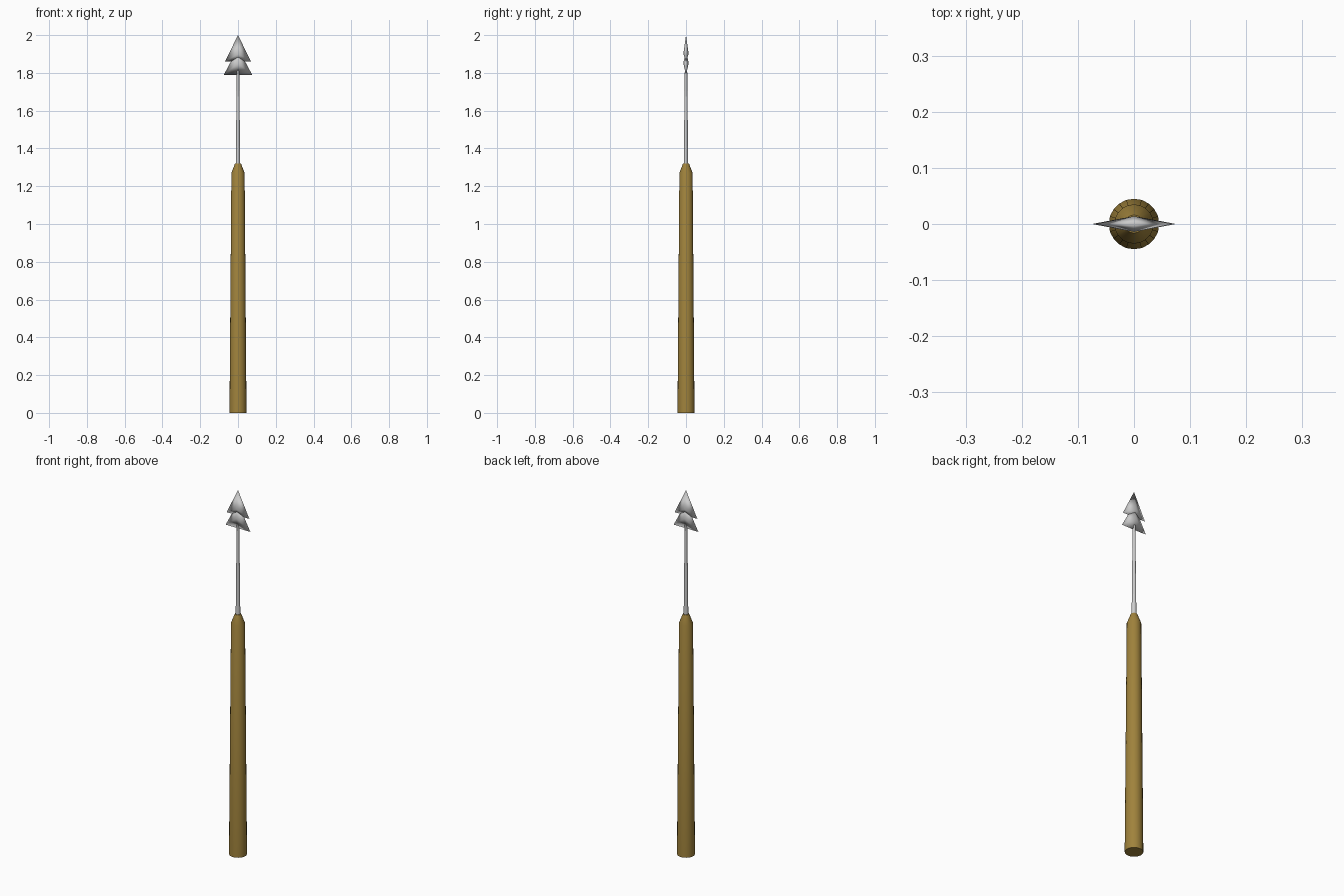
import bpy, bmesh, math

if "Cube" in bpy.data.objects:
    bpy.data.objects.remove(bpy.data.objects["Cube"])

wood = bpy.data.materials.new("wood")
wood.diffuse_color = (0.35, 0.225, 0.045, 1)
wood.use_nodes = True
wood.node_tree.nodes["Principled BSDF"].inputs["Base Color"].default_value = wood.diffuse_color


def finish(name, bm, mat=None):
    bmesh.ops.recalc_face_normals(bm, faces=bm.faces[:])
    mesh = bpy.data.meshes.new(name)
    bm.to_mesh(mesh)
    bm.free()
    obj = bpy.data.objects.new(name, mesh)
    bpy.context.collection.objects.link(obj)
    if mat:
        mesh.materials.append(mat)
    return obj


def lathe(name, profile, sides, mat=None):
    """Stack of rings (radius, z) joined into a closed turned part."""
    bm = bmesh.new()
    rings = []
    for r, z in profile:
        rings.append([bm.verts.new((r * math.cos(2 * math.pi * i / sides),
                                    r * math.sin(2 * math.pi * i / sides), z))
                      for i in range(sides)])
    for a, b in zip(rings, rings[1:]):
        for i in range(sides):
            j = (i + 1) % sides
            bm.faces.new((a[i], a[j], b[j], b[i]))
    bm.faces.new(rings[0])
    bm.faces.new(rings[-1])
    obj = finish(name, bm, mat)
    bpy.ops.object.select_all(action='DESELECT')
    obj.select_set(True)
    bpy.context.view_layer.objects.active = obj
    bpy.ops.object.shade_smooth_by_angle(angle=math.radians(25))
    return obj


def barb(name, tip, mid, base, width, depth):
    """Swept-back blade with a raised centre ridge, softly shaded all over."""
    bm = bmesh.new()
    top = bm.verts.new((0, 0, tip))
    bottom = bm.verts.new((0, 0, base))
    wings = [bm.verts.new((s * width, 0, base)) for s in (-1, 1)]
    ridges = [bm.verts.new((0, s * depth, mid)) for s in (-1, 1)]
    for w in wings:
        for r in ridges:
            bm.faces.new((top, w, r))
            bm.faces.new((bottom, w, r))
    obj = finish(name, bm)
    obj.data.shade_smooth()
    return obj


# Tapered wooden shaft with a chamfered top
lathe("shaft", [(0.045, 0), (0.035, 1.27), (0.016, 1.32)], 20, wood)

# Thin iron shank
lathe("shank", [(0.012, 1.29), (0.006, 1.86)], 12)

# Two stacked barbed blades
barb("upper_blade", 2.0, 1.90, 1.86, 0.069, 0.014)
barb("lower_blade", 1.93, 1.85, 1.79, 0.075, 0.014)
